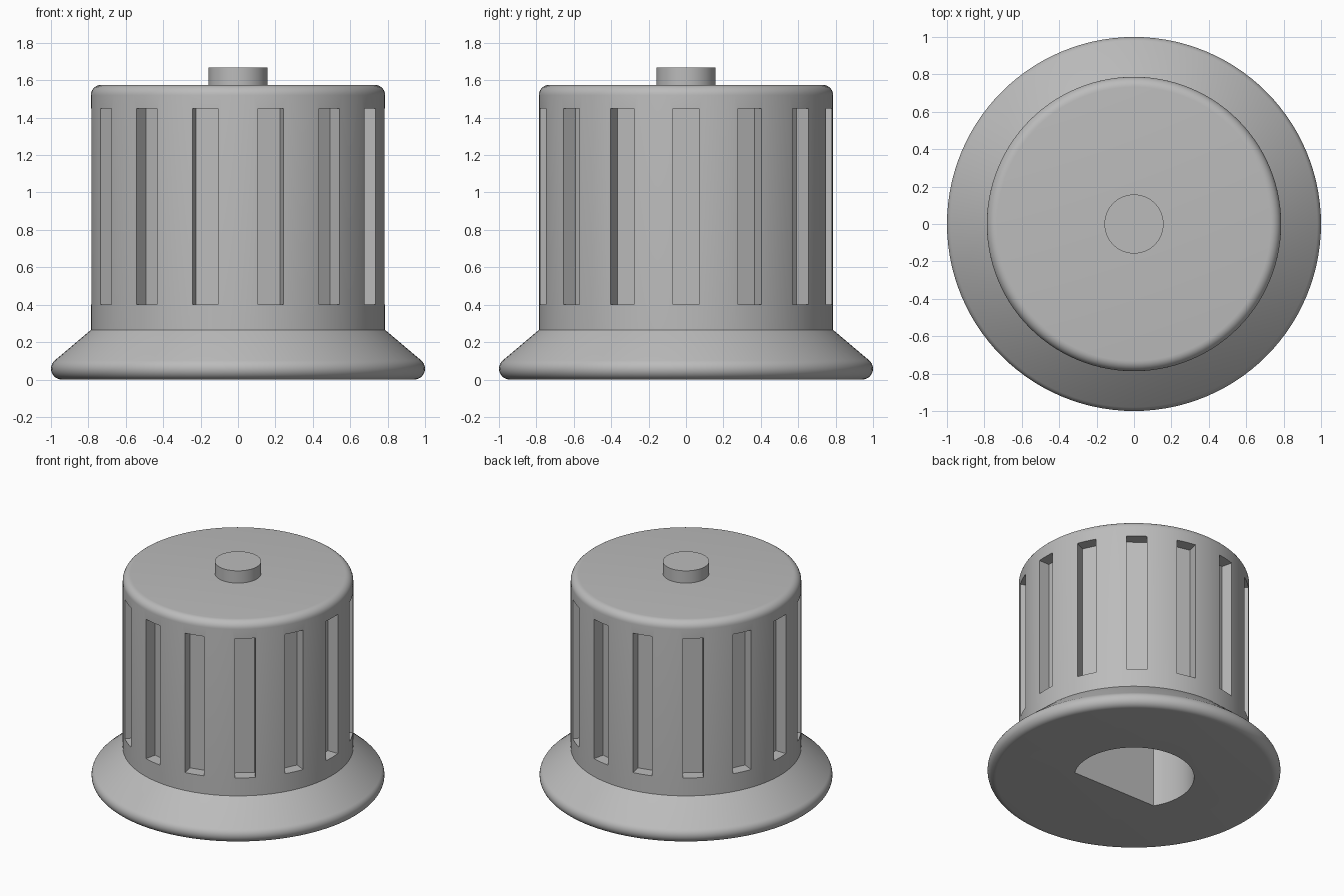
import bpy, bmesh, math
from mathutils import Matrix

if "Cube" in bpy.data.objects:
    bpy.data.objects.remove(bpy.data.objects["Cube"])

SEG = 112
grey = bpy.data.materials.new("plain grey")
grey.diffuse_color = (0.5, 0.5, 0.5, 1)
grey.use_nodes = True
grey.node_tree.nodes["Principled BSDF"].inputs["Base Color"].default_value = grey.diffuse_color


def make_object(name, bm):
    bmesh.ops.recalc_face_normals(bm, faces=bm.faces)
    mesh = bpy.data.meshes.new(name)
    bm.to_mesh(mesh)
    bm.free()
    mesh.materials.append(grey)
    obj = bpy.data.objects.new(name, mesh)
    bpy.context.collection.objects.link(obj)
    return obj


def arc(cx, cz, r, a0, a1, n=7):
    angles = [math.radians(a0 + (a1 - a0) * i / n) for i in range(n + 1)]
    return [(cx + r * math.cos(a), cz + r * math.sin(a)) for a in angles]


def lathe(name, profile):
    """Revolve (radius, height) points and cap both ends."""
    bm = bmesh.new()
    rings = []
    for r, z in profile:
        rings.append([bm.verts.new((r * math.cos(t), r * math.sin(t), z))
                      for t in (2 * math.pi * i / SEG for i in range(SEG))])
    for a, b in zip(rings, rings[1:]):
        for i in range(SEG):
            j = (i + 1) % SEG
            bm.faces.new((a[i], a[j], b[j], b[i]))
    bm.faces.new(rings[0])
    bm.faces.new(rings[-1])
    return make_object(name, bm)


def cut(obj, cutter):
    mod = obj.modifiers.new("cut", 'BOOLEAN')
    mod.operation, mod.solver, mod.object = 'DIFFERENCE', 'EXACT', cutter
    bpy.context.view_layer.objects.active = obj
    bpy.ops.object.modifier_apply(modifier=mod.name)
    bpy.data.objects.remove(cutter)


def smooth(obj):
    bpy.ops.object.select_all(action='DESELECT')
    obj.select_set(True)
    bpy.context.view_layer.objects.active = obj
    bpy.ops.object.shade_smooth_by_angle(angle=math.radians(30))


# Knob body: rounded flared skirt, straight grip, rounded top edge
body = lathe("knob_body",
             arc(0.942, 0.058, 0.058, -90, 49, 12)
             + [(0.787, 0.265)]
             + arc(0.732, 1.52, 0.055, 0, 90))

# Fourteen grip slots around the side
bm = bmesh.new()
for i in range(14):
    place = (Matrix.Rotation(2 * math.pi * i / 14, 4, 'Z')
             @ Matrix.Translation((0.8, 0, 0.925))
             @ Matrix.Diagonal((0.2, 0.14, 1.05, 1)))
    bmesh.ops.create_cube(bm, size=1, matrix=place)
cut(body, make_object("slot_cutter", bm))

# D-shaped shaft bore from below, flat side to the front
bm = bmesh.new()
start = -math.asin(0.21 / 0.41)
sweep = math.pi - 2 * start
outline = [bm.verts.new((0.41 * math.cos(start + sweep * i / 64),
                         0.41 * math.sin(start + sweep * i / 64), -0.1))
           for i in range(65)]
floor = bm.faces.new(outline)
top = bmesh.ops.extrude_face_region(bm, geom=[floor])["geom"]
bmesh.ops.translate(bm, vec=(0, 0, 1.1),
                    verts=[v for v in top if isinstance(v, bmesh.types.BMVert)])
cut(body, make_object("bore_cutter", bm))
smooth(body)

# Small round button on top
button = lathe("top_button", [(0.158, 1.57), (0.158, 1.667)])
smooth(button)
